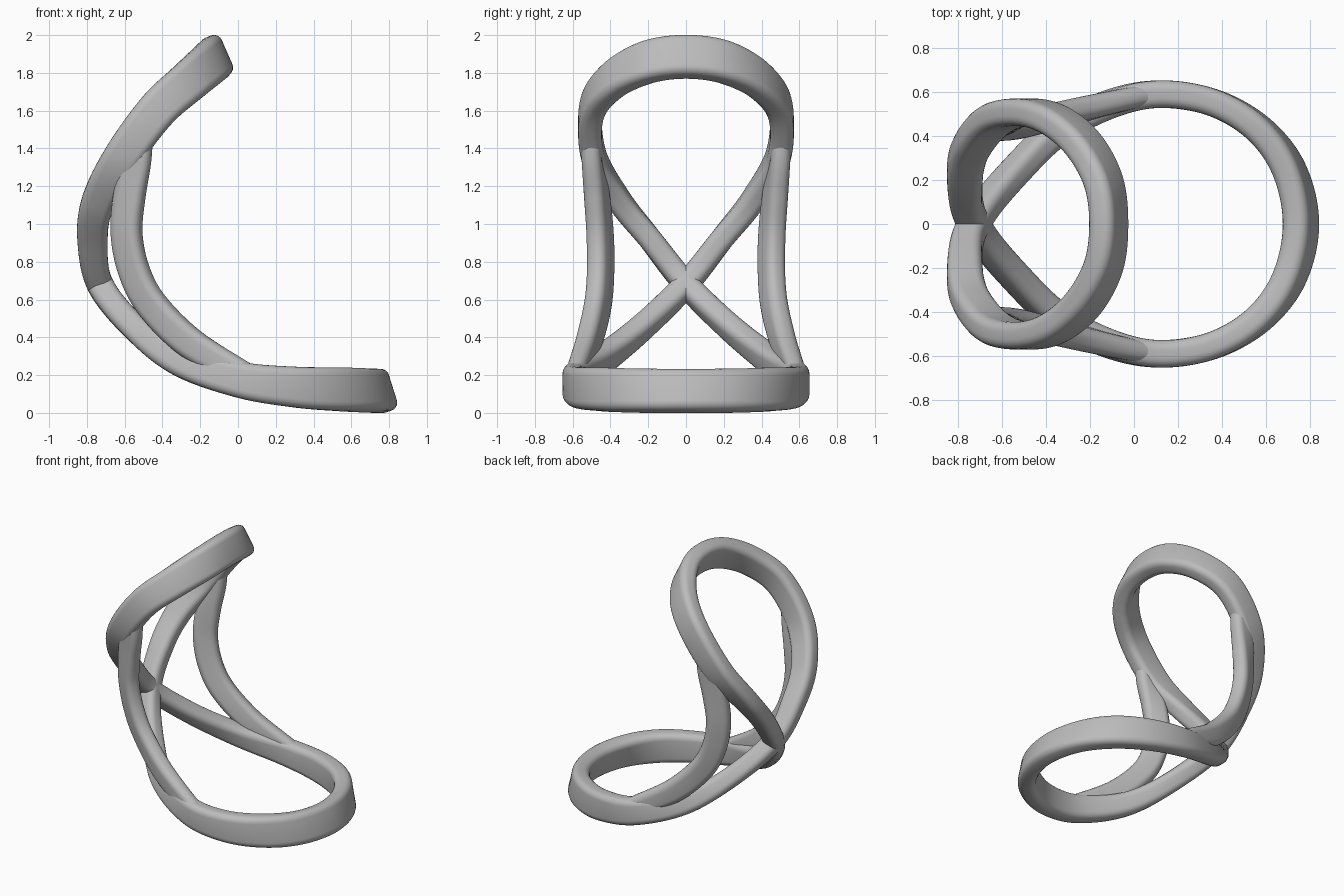
import bpy
import math
from mathutils import Vector

cube = bpy.data.objects.get("Cube")
if cube:
    bpy.data.objects.remove(cube, do_unlink=True)

grey = bpy.data.materials.new("plain grey")
grey.use_nodes = True
grey.diffuse_color = (0.5, 0.5, 0.5, 1)
grey.node_tree.nodes["Principled BSDF"].inputs["Base Color"].default_value = (0.5, 0.5, 0.5, 1)


def spline(keys, closed, steps):
    """Catmull-Rom through tuples of any length."""
    n = len(keys)
    pick = (lambda i: keys[i % n]) if closed else (lambda i: keys[max(0, min(n - 1, i))])
    out = []
    for i in range(n if closed else n - 1):
        quad = [pick(i + k) for k in (-1, 0, 1, 2)]
        for s in range(steps):
            t = s / steps
            out.append([0.5 * (2 * b + (c - a) * t + (2 * a - 5 * b + 4 * c - d) * t * t
                               + (3 * b - a - 3 * c + d) * t ** 3) for a, b, c, d in zip(*quad)])
    if not closed:
        out.append(list(keys[-1]))
    return out


def rounded_section(depth, width, radius=0.045, arc=5):
    """Rounded rectangle as (depth, width) offsets."""
    pts = []
    for q, (sd, sw) in enumerate([(1, 1), (-1, 1), (-1, -1), (1, -1)]):
        for k in range(arc + 1):
            a = (q + k / arc) * math.pi / 2
            pts.append((sd * (depth / 2 - radius) + radius * math.cos(a),
                        sw * (width / 2 - radius) + radius * math.sin(a)))
    return pts


def sweep(name, keys, closed, steps=14):
    """Keys are (x, y, z, depth direction x, y, z, depth, width)."""
    rows = spline(keys, closed, steps)
    n = len(rows)
    verts, faces = [], []
    for i, row in enumerate(rows):
        p = Vector(row[:3])
        ahead = rows[(i + 1) % n] if closed else rows[min(i + 1, n - 1)]
        behind = rows[i - 1] if closed else rows[max(i - 1, 0)]
        tangent = (Vector(ahead[:3]) - Vector(behind[:3])).normalized()
        d = Vector(row[3:6])
        d = (d - tangent * d.dot(tangent)).normalized()
        w = tangent.cross(d)
        section = rounded_section(row[6], row[7])
        verts += [p + d * a + w * b for a, b in section]
    m = len(section)
    for i in range(n if closed else n - 1):
        j = (i + 1) % n
        for k in range(m):
            l = (k + 1) % m
            faces.append((i * m + k, i * m + l, j * m + l, j * m + k))
    if not closed:
        faces.append(tuple(reversed(range(m))))
        faces.append(tuple(range((n - 1) * m, n * m)))
    mesh = bpy.data.meshes.new(name)
    mesh.from_pydata(verts, [], faces)
    mesh.materials.append(grey)
    ob = bpy.data.objects.new(name, mesh)
    bpy.context.collection.objects.link(ob)
    bpy.ops.object.select_all(action='DESELECT')
    ob.select_set(True)
    bpy.context.view_layer.objects.active = ob
    bpy.ops.object.mode_set(mode='EDIT')
    bpy.ops.mesh.select_all(action='SELECT')
    bpy.ops.mesh.normals_make_consistent(inside=False)
    bpy.ops.object.mode_set(mode='OBJECT')
    bpy.ops.object.shade_smooth_by_angle(angle=math.radians(40))
    return ob


def flip(key):
    x, y, z, dx, dy, dz, depth, width = key
    return (x, -y, z, dx, -dy, dz, depth, width)


# Half paths: x, y, z, inward direction (x, z), depth
upper = [(-0.115, 0, 1.885, 0.4, -0.91, 0.23),
         (-0.145, 0.21, 1.855, 0.45, -0.88, 0.23),
         (-0.26, 0.395, 1.755, 0.6, -0.8, 0.22),
         (-0.43, 0.5, 1.60, 0.7, -0.7, 0.21),
         (-0.615, 0.485, 1.35, 0.85, -0.5, 0.2),
         (-0.74, 0.35, 1.12, 0.96, -0.25, 0.175),
         (-0.77, 0.19, 0.92, 1, 0, 0.16)]
crossing = [(-0.73, 0, 0.68, 0.95, 0.3, 0.14)]
lower = [(-0.545, 0.235, 0.45, 0.75, 0.66, 0.14),
         (-0.31, 0.45, 0.275, 0.5, 0.87, 0.16),
         (0.01, 0.58, 0.175, 0.2, 0.98, 0.19),
         (0.3, 0.57, 0.137, 0, 1, 0.215),
         (0.54, 0.455, 0.125, -0.12, 0.99, 0.23),
         (0.7, 0.26, 0.118, -0.25, 0.97, 0.23),
         (0.76, 0, 0.116, -0.3, 0.95, 0.23)]


def full(points):
    return [(x, y, z, dx, 0, dz, depth, 0.125) for x, y, z, dx, dz, depth in points]


up, mid, low = full(upper), full(crossing), full(lower)

# Twisted band: one closed figure eight that crosses itself at the back
band = up + mid + [flip(k) for k in low] + low[-2::-1] + mid + [flip(k) for k in up[:0:-1]]
sweep("figure_eight_band", band, True)

# Side rails joining the two loops
rail = [(-0.52, 0.505, 1.47, 1, 0.05, 0, 0.14, 0.1),
        (-0.54, 0.495, 1.33, 1, 0.15, 0, 0.16, 0.105),
        (-0.575, 0.472, 1.15, 0.93, 0.35, 0, 0.17, 0.11),
        (-0.59, 0.455, 0.95, 0.88, 0.47, 0, 0.17, 0.11),
        (-0.55, 0.452, 0.75, 0.85, 0.47, 0.25, 0.17, 0.11),
        (-0.455, 0.467, 0.57, 0.75, 0.42, 0.5, 0.17, 0.11),
        (-0.26, 0.515, 0.375, 0.55, 0.25, 0.8, 0.165, 0.11),
        (0.0, 0.575, 0.22, 0.45, 0.1, 0.88, 0.14, 0.1),
        (0.1, 0.585, 0.175, 0.3, 0, 0.95, 0.12, 0.1)]
sweep("left_rail", rail, False)
sweep("right_rail", [flip(k) for k in rail], False)
